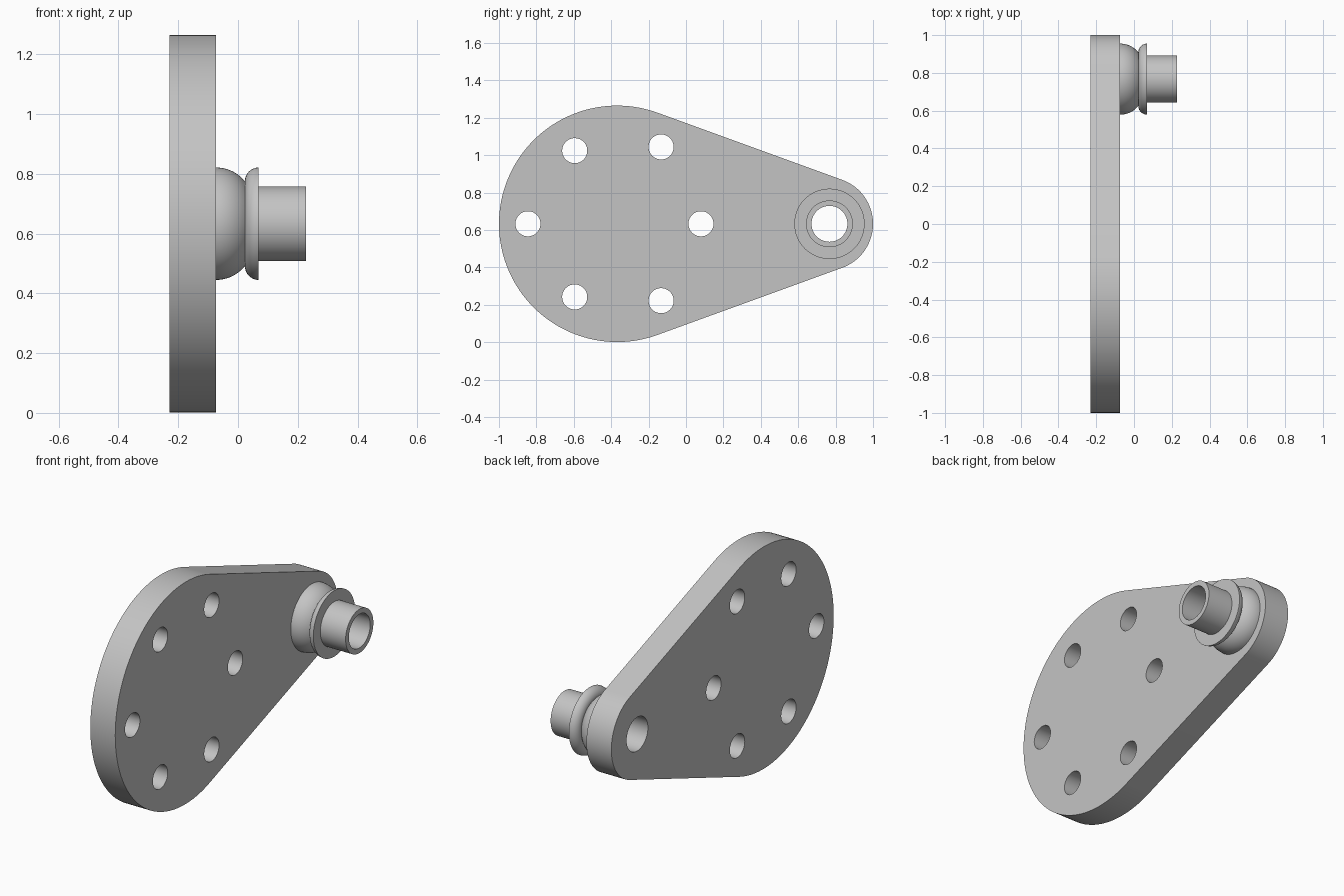
import bpy, bmesh
from math import sin, cos, asin, pi, radians
from mathutils import Matrix, Vector

if "Cube" in bpy.data.objects:
    bpy.data.objects.remove(bpy.data.objects["Cube"], do_unlink=True)

MID_Z = 0.633                  # height of the symmetry line
BACK, FACE = -0.23, -0.073     # plate sides along x
BOSS_Y, BORE = 0.767, 0.096

grey = bpy.data.materials.new("plain grey")
grey.use_nodes = True
colour = (0.55, 0.55, 0.55, 1)
grey.diffuse_color = colour
grey.node_tree.nodes["Principled BSDF"].inputs["Base Color"].default_value = colour


def arc(cx, cy, r, start, end, steps):
    """Points along a circular arc, both ends included."""
    angles = [start + (end - start) * i / steps for i in range(steps + 1)]
    return [(cx + r * cos(a), cy + r * sin(a)) for a in angles]


def finish(name, bm):
    """Turn a bmesh into a shaded, coloured object."""
    bmesh.ops.remove_doubles(bm, verts=bm.verts, dist=1e-5)
    bmesh.ops.recalc_face_normals(bm, faces=bm.faces)
    mesh = bpy.data.meshes.new(name)
    bm.to_mesh(mesh)
    bm.free()
    mesh.materials.append(grey)
    obj = bpy.data.objects.new(name, mesh)
    bpy.context.collection.objects.link(obj)
    bpy.ops.object.select_all(action="DESELECT")
    obj.select_set(True)
    bpy.context.view_layer.objects.active = obj
    bpy.ops.object.shade_smooth_by_angle(angle=radians(30))
    return obj


# Teardrop plate: two arcs joined by their tangents, drawn in (y, z)
big_y, big_r, small_y, small_r = -0.368, 0.632, 0.75, 0.25
tangent = pi / 2 - asin((big_r - small_r) / (small_y - big_y))
outline = arc(big_y, MID_Z, big_r, tangent, 2 * pi - tangent, 96)
outline += arc(small_y, MID_Z, small_r, -tangent, tangent, 48)

# Bolt holes, mirrored about the symmetry line, and the bore
holes = [(-0.845, 0, 0.067), (0.08, 0, 0.067), (BOSS_Y, 0, BORE)]
for y, dz in ((-0.595, 0.391), (-0.133, 0.411)):
    holes += [(y, dz, 0.067), (y, -dz, 0.067)]
loops = [outline]
for y, dz, r in holes:
    loops.append(arc(y, MID_Z + dz, r, 0, 2 * pi, 64)[:-1])

curve = bpy.data.curves.new("plate outline", "CURVE")
curve.dimensions = "2D"
curve.fill_mode = "BOTH"
curve.extrude = (FACE - BACK) / 2
for points in loops:
    spline = curve.splines.new("POLY")
    spline.points.add(len(points) - 1)
    for p, (u, v) in zip(spline.points, points):
        p.co = (u, v, 0, 1)
    spline.use_cyclic_u = True
helper = bpy.data.objects.new("plate outline", curve)
bpy.context.collection.objects.link(helper)
flat = bpy.data.meshes.new_from_object(
    helper.evaluated_get(bpy.context.evaluated_depsgraph_get()))
bpy.data.objects.remove(helper, do_unlink=True)
bm = bmesh.new()
bm.from_mesh(flat)
bpy.data.meshes.remove(flat)
for v in bm.verts:
    v.co = Vector((v.co.z + (BACK + FACE) / 2, v.co.x, v.co.y))
finish("mounting_plate", bm)

# Hollow spindle: dome, flange and tube as one lathed (x, radius) profile
dome_r, flange_r, fillet = 0.123, 0.188, 0.046
profile = arc(FACE, flange_r - dome_r, dome_r, pi / 2, radians(39), 12)
profile += arc(0.069, flange_r - fillet, fillet, pi, pi / 2, 12)
profile += [(0.069, 0.125), (0.228, 0.125), (0.228, BORE), (FACE, BORE)]
bm = bmesh.new()
verts = [bm.verts.new((x, 0, r)) for x, r in profile]
edges = [bm.edges.new((a, b)) for a, b in zip(verts, verts[1:] + verts[:1])]
bmesh.ops.spin(bm, geom=verts + edges, cent=(0, 0, 0), axis=(1, 0, 0),
               angle=2 * pi, steps=64, use_merge=True)
bmesh.ops.transform(bm, matrix=Matrix.Translation((0, BOSS_Y, MID_Z)), verts=bm.verts)
finish("spindle", bm)
